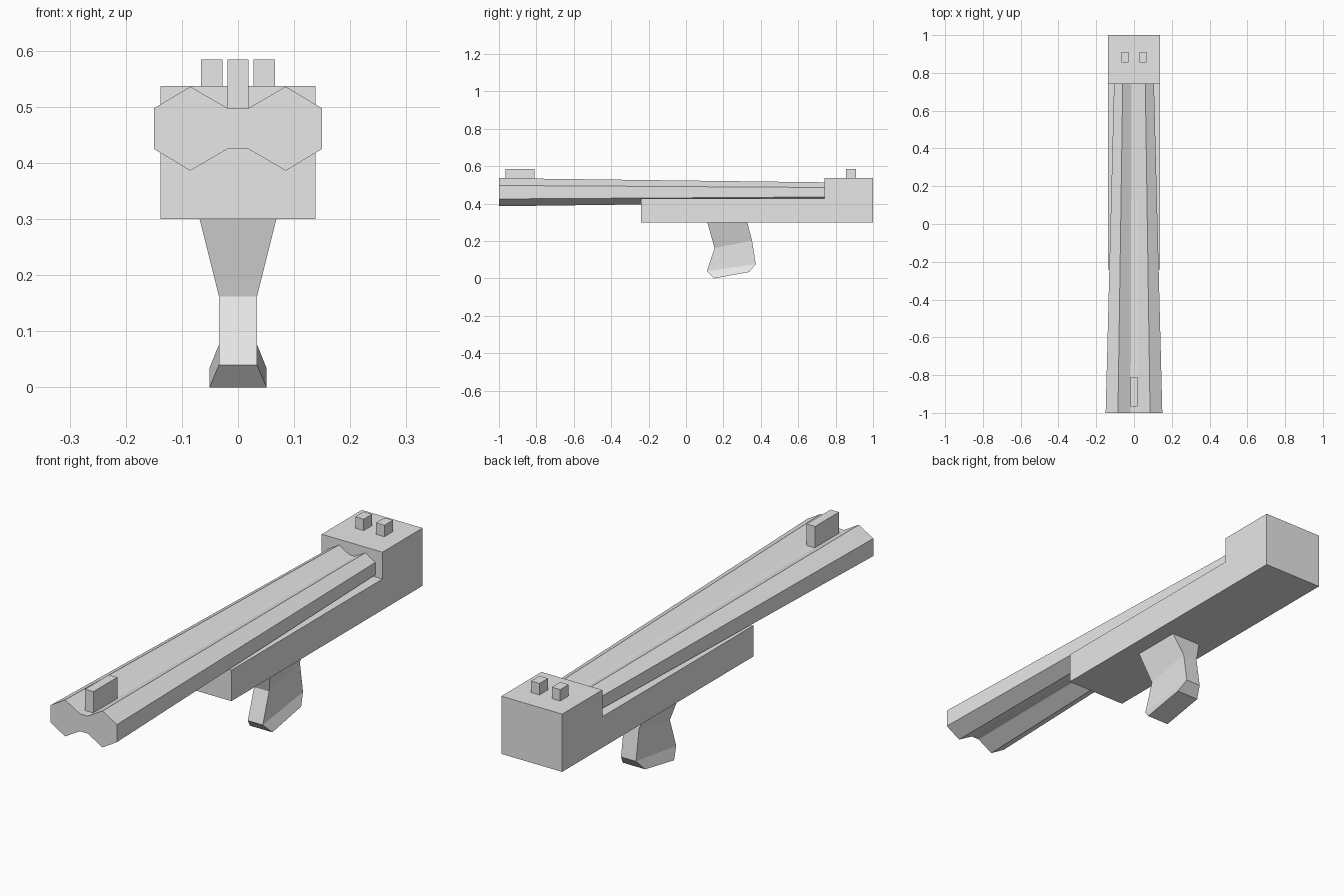
import bpy
import bmesh

cube = bpy.data.objects.get("Cube")
if cube:
    bpy.data.objects.remove(cube, do_unlink=True)

grey = bpy.data.materials.new("light_grey")
grey.use_nodes = True
colour = (0.8, 0.8, 0.8, 1)
grey.diffuse_color = colour
grey.node_tree.nodes["Principled BSDF"].inputs["Base Color"].default_value = colour


def loft(name, rings):
    """Skin a closed solid through matching rings of points."""
    bm = bmesh.new()
    loops = [[bm.verts.new(p) for p in ring] for ring in rings]
    for a, b in zip(loops, loops[1:]):
        for i in range(len(a)):
            j = (i + 1) % len(a)
            bm.faces.new((a[i], a[j], b[j], b[i]))
    bm.faces.new(loops[0])
    bm.faces.new(loops[-1])
    bmesh.ops.recalc_face_normals(bm, faces=bm.faces)
    mesh = bpy.data.meshes.new(name)
    bm.to_mesh(mesh)
    bm.free()
    mesh.materials.append(grey)
    obj = bpy.data.objects.new(name, mesh)
    bpy.context.collection.objects.link(obj)
    return obj


def prism(name, profile, x0, x1):
    """Extrude a side profile of (y, z) points across x."""
    return loft(name, [[(x, y, z) for y, z in profile] for x in (x0, x1)])


def block(name, x0, x1, y0, y1, z0, z1):
    return prism(name, [(y0, z0), (y1, z0), (y1, z1), (y0, z1)], x0, x1)


# Twin barrels: grooved section, tapering towards the rear
MID = 0.461
half = [(0.018, 0.036), (0.085, 0.075), (0.15, 0.036),
        (0.15, -0.036), (0.085, -0.075), (0.018, -0.036)]
section = half + [(-x, z) for x, z in reversed(half)]
loft("barrels", [[(x * s, y, MID + z * s) for x, z in section]
                 for y, s in ((-1, 1), (0.76, 0.7))])

# Stepped receiver with the fore-end tray
prism("receiver", [(-0.24, 0.3), (1, 0.3), (1, 0.537), (0.74, 0.537),
                   (0.74, 0.427), (-0.24, 0.427)], -0.138, 0.138)

# Sights
block("front_sight", -0.019, 0.019, -0.965, -0.81, 0.485, 0.584)
for side, x in (("right", -0.047), ("left", 0.047)):
    block("rear_sight_" + side, x - 0.019, x + 0.019, 0.855, 0.91, 0.53, 0.584)

# Grip: half width, then front and back (y, z) of each level
levels = [(0.069, (0.113, 0.302), (0.327, 0.302)),
          (0.034, (0.153, 0.162), (0.353, 0.203)),
          (0.034, (0.112, 0.04), (0.373, 0.076)),
          (0.051, (0.15, 0), (0.337, 0.034))]
loft("grip", [[(-w, *f), (w, *f), (w, *b), (-w, *b)] for w, f, b in levels])
